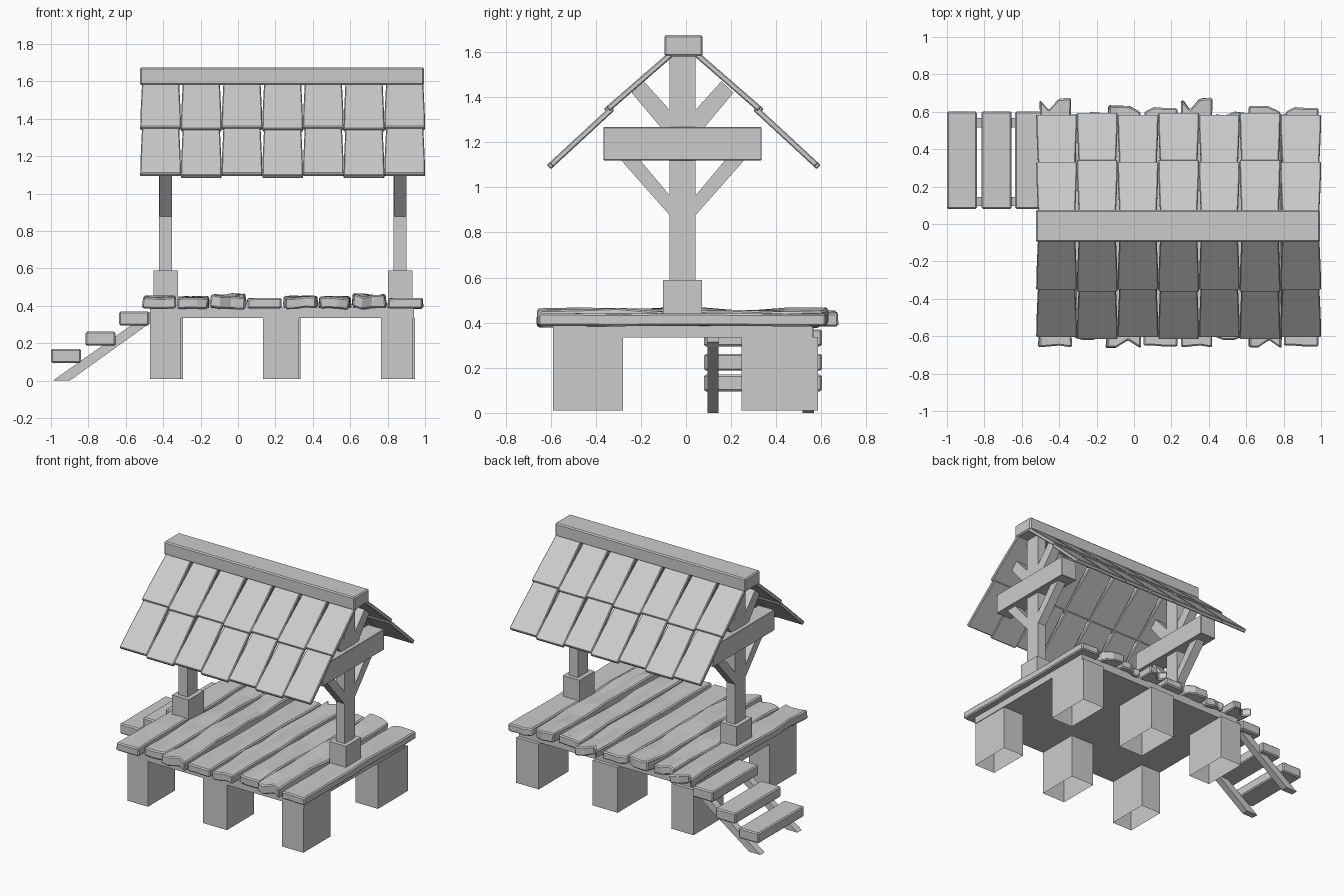
import bpy, bmesh, random
from mathutils import Vector

if "Cube" in bpy.data.objects:
    bpy.data.objects.remove(bpy.data.objects["Cube"])

random.seed(4)
CY = -0.01  # centre line of the roof and posts


def finish(name, bm, bevel=0.0, solid=0.0):
    bmesh.ops.recalc_face_normals(bm, faces=bm.faces)
    me = bpy.data.meshes.new(name)
    bm.to_mesh(me)
    bm.free()
    ob = bpy.data.objects.new(name, me)
    bpy.context.collection.objects.link(ob)
    if solid:
        m = ob.modifiers.new("thickness", 'SOLIDIFY')
        m.thickness, m.offset = solid, -1
    if bevel:
        m = ob.modifiers.new("bevel", 'BEVEL')
        m.width, m.segments, m.limit_method = bevel, 1, 'ANGLE'
        m.angle_limit = 0.7
    return ob


def prism(name, pts, vec, bevel=0.0, open_start=False):
    """Extrude a 3D polygon along a vector."""
    bm = bmesh.new()
    a = [bm.verts.new(p) for p in pts]
    b = [bm.verts.new(Vector(p) + Vector(vec)) for p in pts]
    if not open_start:
        bm.faces.new(a)
    bm.faces.new(b)
    n = len(pts)
    for i in range(n):
        j = (i + 1) % n
        bm.faces.new((a[i], a[j], b[j], b[i]))
    return finish(name, bm, bevel)


def box(name, x0, x1, y0, y1, z0, z1, bevel=0.0, open_start=False):
    return prism(name, [(x0, y0, z0), (x1, y0, z0), (x1, y1, z0), (x0, y1, z0)],
                 (0, 0, z1 - z0), bevel, open_start)


# Stone legs, open underneath, and the platform slab
for i, (x0, x1) in enumerate([(-0.47, -0.305), (0.135, 0.325), (0.765, 0.935)]):
    box(f"front_leg_{i}", x0, x1, -0.59, -0.28, 0.01, 0.345, open_start=True)
    box(f"back_leg_{i}", x0, x1 + 0.01, 0.245, 0.585, 0.01, 0.336, open_start=True)
box("platform_slab", -0.47, 0.94, -0.59, 0.56, 0.335, 0.392)


# Rough deck planks: four shapes, used twice
def plank(name, x0, x1, z, front, back, thick, rough):
    us = (0, 0.28, 0.62, 1)
    rows = 8
    bm = bmesh.new()
    grid = []
    for r in range(rows):
        v = r / (rows - 1)
        left, right = random.uniform(0, 0.012), random.uniform(0, 0.012)
        row = []
        for c, u in enumerate(us):
            x = x0 + left + (x1 - x0 - left - right) * u
            y = front[c] * (1 - v) + back[c] * v
            row.append(bm.verts.new((x, y, z + random.uniform(-rough, rough))))
        grid.append(row)
    for r in range(rows - 1):
        for c in range(3):
            bm.faces.new((grid[r][c], grid[r][c + 1], grid[r + 1][c + 1], grid[r + 1][c]))
    finish(name, bm, 0.008, thick)


SHAPES = [
    (-0.51, -0.33, 0.449, (-0.66, -0.655, -0.65, -0.66), (0.665, 0.61, 0.67, 0.675), 0.06, 0.008),
    (-0.325, -0.15, 0.445, (-0.605, -0.62, -0.62, -0.60), (0.59, 0.58, 0.60, 0.59), 0.06, 0.009),
    (-0.145, 0.04, 0.456, (-0.66, -0.66, -0.62, -0.665), (0.63, 0.63, 0.63, 0.60), 0.068, 0.012),
    (0.045, 0.235, 0.44, (-0.65, -0.65, -0.655, -0.655), (0.60, 0.625, 0.62, 0.62), 0.055, 0.002),
]
for k in range(2):
    for i, (x0, x1, z, f, b, t, r) in enumerate(SHAPES):
        plank(f"deck_plank_{k * 4 + i}", x0 + k * 0.755, x1 + k * 0.755, z, f, b, t, r)

# Posts with footing, cross beam and diagonal braces
for side, px in (("left", -0.387), ("right", 0.867)):
    box(f"{side}_post_footing", px - 0.066, px + 0.066, -0.103, 0.07, 0.40, 0.59)
    box(f"{side}_post", px - 0.035, px + 0.035, -0.073, 0.043, 0.58, 1.60)
    box(f"{side}_cross_beam", px - 0.064, px + 0.064, -0.366, 0.335, 1.12, 1.267, 0.003)
    for s in (-1, 1):
        low = [(0.05, 0.868), (0.277, 1.125), (0.192, 1.125), (0.05, 0.955)]
        high = [(0.05, 1.26), (0.092, 1.26), (0.226, 1.42), (0.172, 1.47), (0.05, 1.335)]
        for label, prof in (("lower", low), ("upper", high)):
            prism(f"{side}_{label}_brace_{s}",
                  [(px - 0.033, -0.015 + s * y, z) for y, z in prof], (0.066, 0, 0))

# Ridge beam
box("ridge_beam", -0.525, 0.995, -0.096, 0.074, 1.58, 1.675, 0.008)

# Shingle roof: two overlapping rows on each slope
ROWS = [((0.065, 1.60), (0.347, 1.355)), ((0.325, 1.36), (0.60, 1.106))]
PITCH = 0.2175
for s in (-1, 1):
    for r, (top, bot) in enumerate(ROWS):
        T, B = Vector((0, *top)), Vector((0, *bot))
        down = (B - T).normalized()
        inward = Vector((0, down.z, -down.y)) * 0.026
        for i in range(7):
            cx = -0.5225 + PITCH * (i + 0.5)
            end = B + down * (0.010 if i % 2 else -0.004)
            pts = []
            for p, w in ((T, 0.099), (T.lerp(end, 0.65), 0.107), (end, 0.109)):
                pts.append((cx - w, p.y, p.z))
                pts.insert(0, (cx + w, p.y, p.z))
            pts = [(x, CY + s * y, z) for x, y, z in pts]
            prism(f"shingle_{s}_{r}_{i}", pts, (0, s * inward.y, inward.z), 0.005)

# Side stairs: treads and two stringers
for i, (x0, z0) in enumerate([(-1.0, 0.095), (-0.815, 0.187), (-0.635, 0.295)]):
    box(f"stair_tread_{i}", x0, x0 + 0.16, 0.08, 0.602, z0, z0 + 0.075, 0.008)
for i, y in enumerate((0.095, 0.517)):
    prism(f"stair_stringer_{i}",
          [(-0.99, y, 0), (-0.90, y, 0), (-0.46, y, 0.315), (-0.46, y, 0.375)], (0, 0.05, 0))
